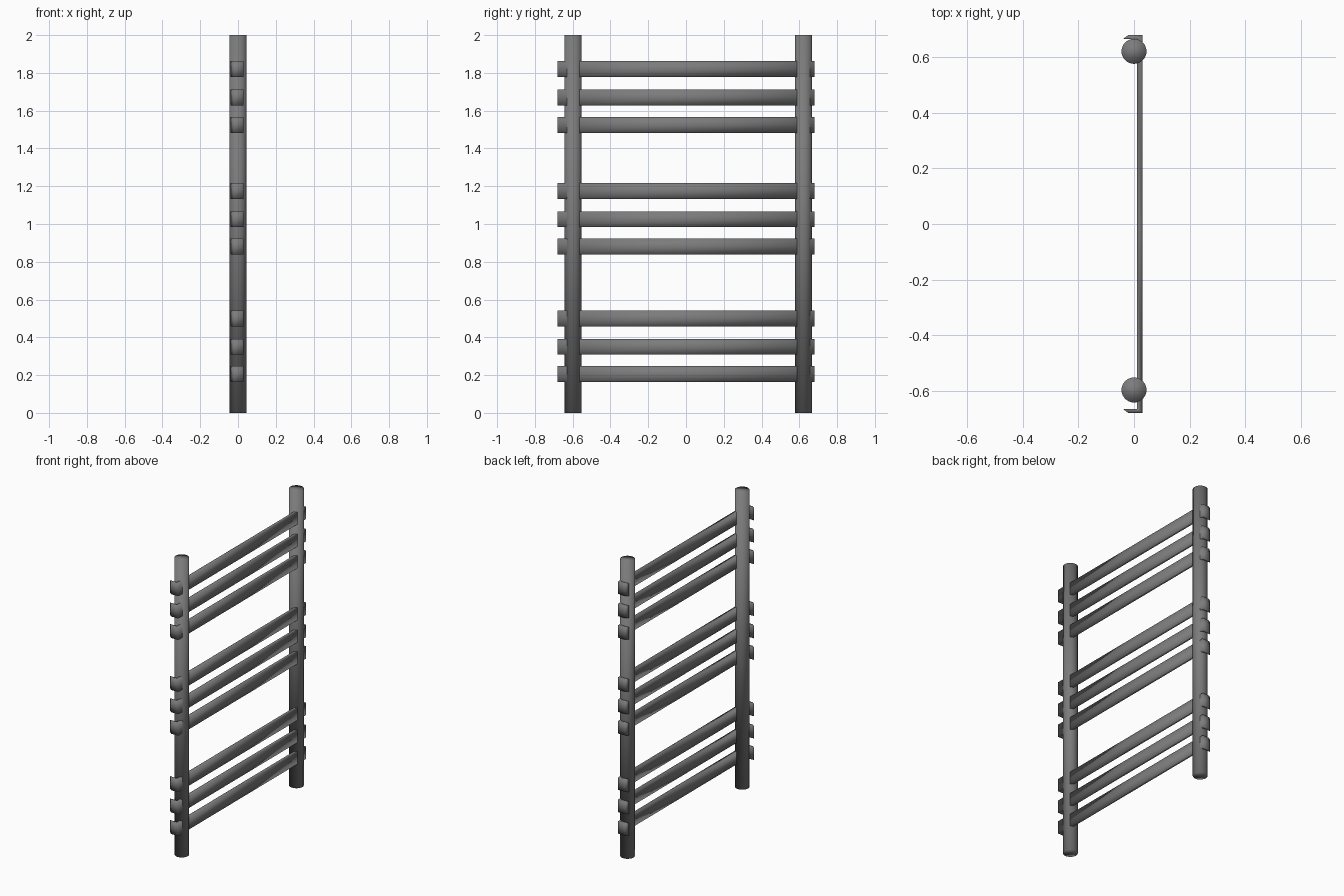
import bpy, bmesh

if "Cube" in bpy.data.objects:
    bpy.data.objects.remove(bpy.data.objects["Cube"])

dark = bpy.data.materials.new("dark_grey_metal")
dark.diffuse_color = (0.2, 0.2, 0.2, 1)
dark.use_nodes = True
dark.node_tree.nodes["Principled BSDF"].inputs["Base Color"].default_value = dark.diffuse_color


def finish(bm, name):
    bmesh.ops.recalc_face_normals(bm, faces=bm.faces)
    for f in bm.faces:
        f.smooth = True  # soft normals everywhere, including caps
    me = bpy.data.meshes.new(name)
    bm.to_mesh(me)
    bm.free()
    me.materials.append(dark)
    ob = bpy.data.objects.new(name, me)
    bpy.context.collection.objects.link(ob)
    return ob


# Upright round posts
def post(name, y):
    bm = bmesh.new()
    bmesh.ops.create_cone(bm, cap_ends=True, segments=32,
                          radius1=0.045, radius2=0.045, depth=2.0)
    bmesh.ops.translate(bm, verts=bm.verts, vec=(0, y, 1.0))
    finish(bm, name)


# Flat bar bent back at both ends, with bevelled tips; (outer, inner) points
HALF = [((0.03, 0.0), (0.011, 0.0)),
        ((0.03, 0.68), (0.011, 0.666)),
        ((-0.022, 0.68), (-0.04, 0.666))]
PATH = [((o[0], -o[1]), (i[0], -i[1])) for o, i in reversed(HALF[1:])] + HALF


def rail(name, z, h=0.042):
    bm = bmesh.new()
    path = PATH[:2] + PATH[2:]
    # order: left tip, left corner, middle, right corner, right tip
    rings = [[bm.verts.new((*p, z + s)) for p, s in
              ((o, -h), (o, 0), (o, h), (i, h), (i, 0), (i, -h))] for o, i in path]
    for a, b in zip(rings, rings[1:]):
        for k in range(6):
            n = (k + 1) % 6
            bm.faces.new((a[k], a[n], b[n], b[k]))
    bm.faces.new(rings[0])
    bm.faces.new(rings[-1])
    finish(bm, name)


post("post_left", -0.598)
post("post_right", 0.622)

# Three groups of three rails
for g, base in enumerate((0.205, 0.88, 1.525)):
    for k, dz in enumerate((0, 0.145, 0.295)):
        rail(f"rail_{g + 1}_{k + 1}", base + dz)
